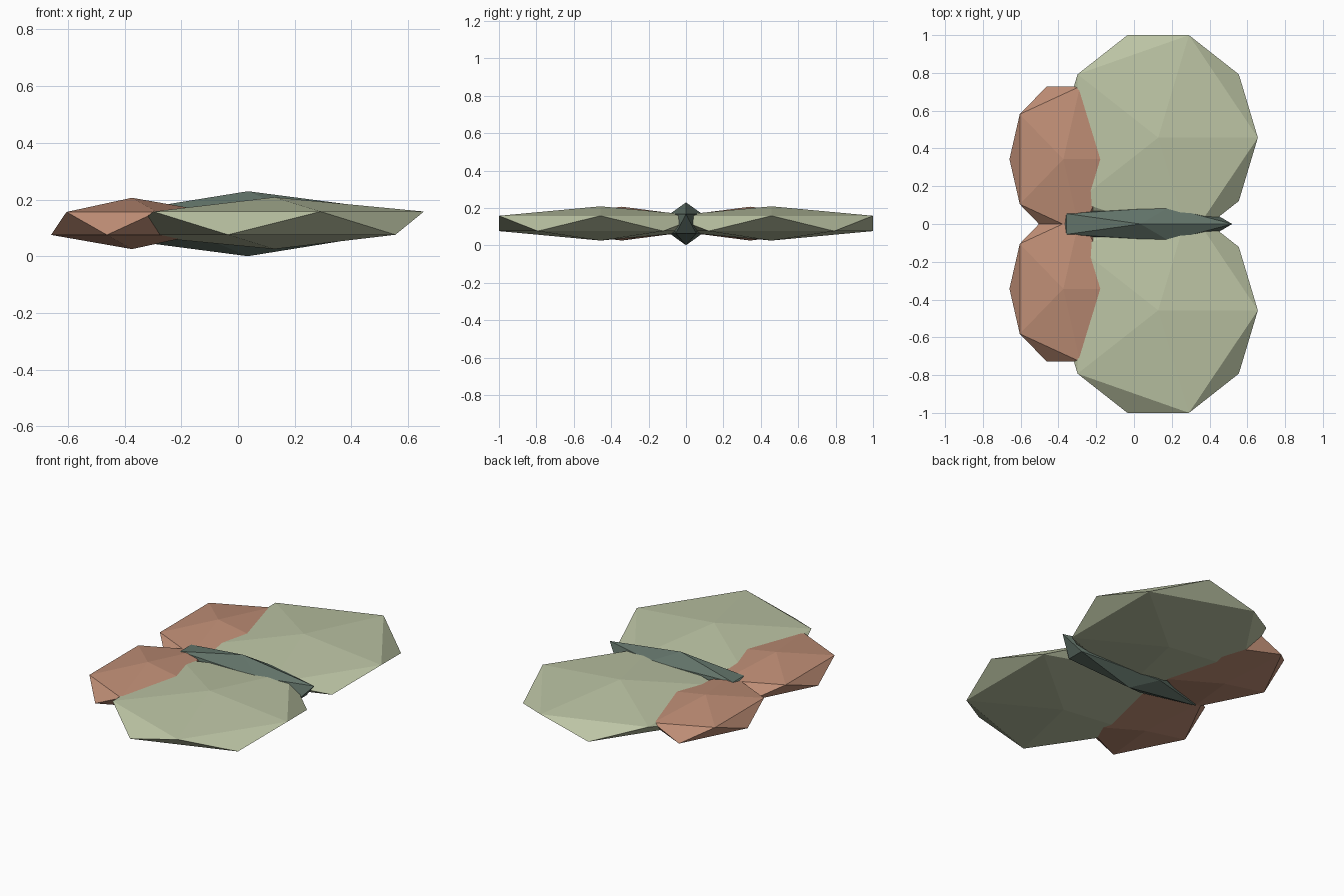
import bpy

if "Cube" in bpy.data.objects:
    bpy.data.objects.remove(bpy.data.objects["Cube"])


def material(name, rgb):
    mat = bpy.data.materials.new(name)
    mat.diffuse_color = (*rgb, 1)
    mat.use_nodes = True
    mat.node_tree.nodes["Principled BSDF"].inputs["Base Color"].default_value = mat.diffuse_color
    return mat


def gem(name, loc, scale, mat):
    # flattened 20-sided icosahedron
    bpy.ops.mesh.primitive_ico_sphere_add(subdivisions=1, radius=1, location=loc)
    obj = bpy.context.object
    obj.name = name
    obj.scale = scale
    bpy.ops.object.transform_apply(location=False, rotation=False, scale=True)
    obj.data.materials.append(mat)
    return obj


green = material("pale_green", (0.50, 0.55, 0.37))
orange = material("terracotta", (0.52, 0.27, 0.18))
dark = material("dark_green", (0.12, 0.17, 0.14))

# Central body
gem("body", (0.035, 0, 0.115), (0.542, 0.104, 0.1145), dark)

# Paired wings
for side, y in (("left", 1), ("right", -1)):
    gem(f"large_wing_{side}", (0.128, 0.457 * y, 0.117), (0.59, 0.638, 0.0915), green)
    gem(f"small_wing_{side}", (-0.374, 0.343 * y, 0.116), (0.319, 0.453, 0.0905), orange)
